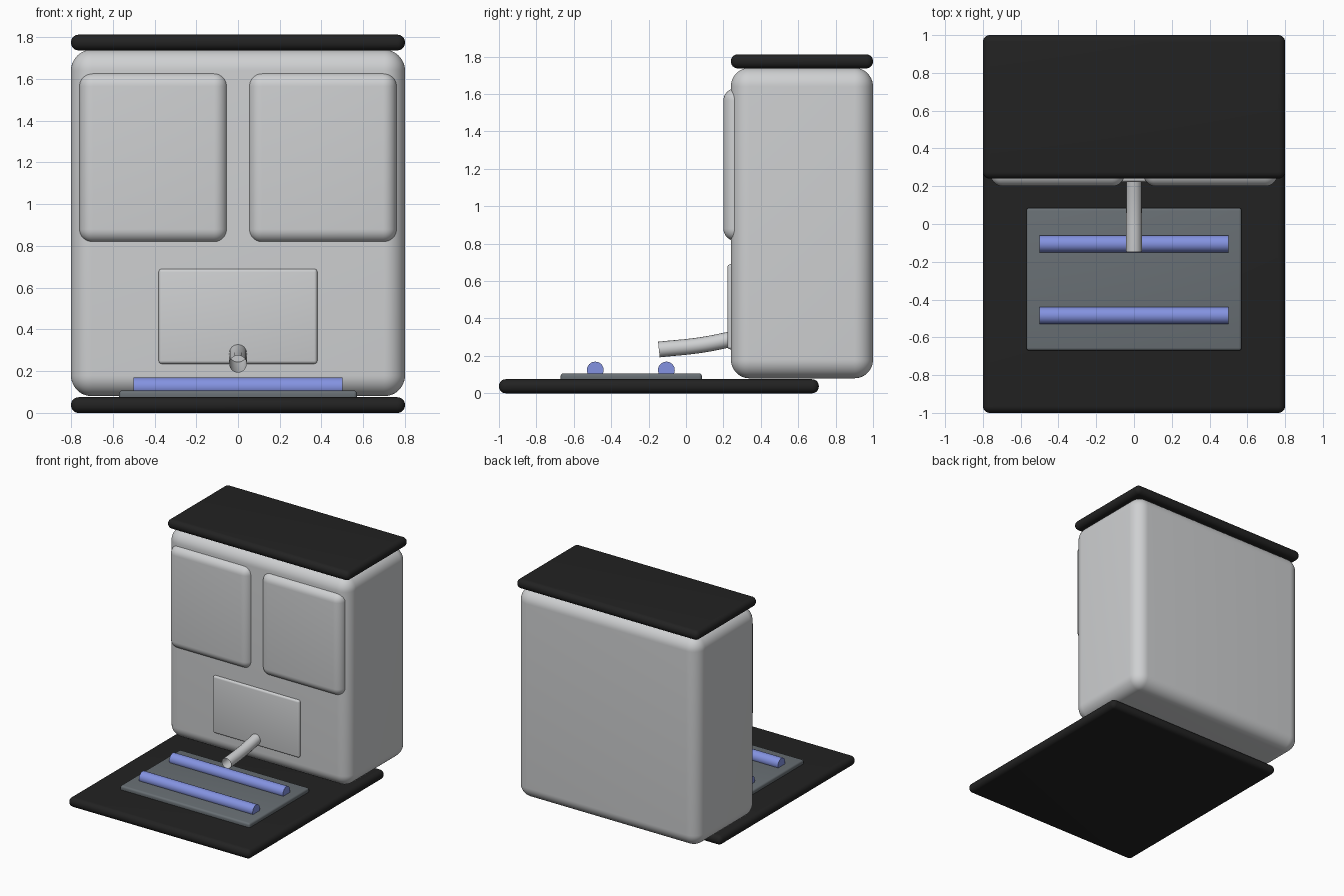
import bpy
import math

cube = bpy.data.objects.get("Cube")
if cube:
    bpy.data.objects.remove(cube, do_unlink=True)


def material(name, rgb):
    m = bpy.data.materials.new(name)
    m.use_nodes = True
    m.diffuse_color = (*rgb, 1)
    m.node_tree.nodes["Principled BSDF"].inputs["Base Color"].default_value = (*rgb, 1)
    return m


SILVER = material("silver", (0.62, 0.63, 0.64))
BLACK = material("black", (0.016, 0.016, 0.016))
GREY = material("slate grey", (0.14, 0.16, 0.175))
BLUE = material("soft blue", (0.23, 0.29, 0.75))


def finish(obj, name, mat):
    obj.name = name
    obj.data.materials.append(mat)
    bpy.ops.object.shade_smooth_by_angle(angle=math.radians(35))
    return obj


def rounded_box(name, low, high, radius, mat, segments=8):
    """Box between two corners with all edges rounded."""
    centre = [(a + b) / 2 for a, b in zip(low, high)]
    bpy.ops.mesh.primitive_cube_add(size=1, location=centre)
    obj = bpy.context.object
    obj.scale = [b - a for a, b in zip(low, high)]
    bpy.ops.object.transform_apply(location=False, rotation=False, scale=True)
    bevel = obj.modifiers.new("rounding", "BEVEL")
    bevel.width = radius
    bevel.segments = segments
    bpy.ops.object.modifier_apply(modifier=bevel.name)
    return finish(obj, name, mat)


# Base, housing and lid
rounded_box("base", (-0.8, -1, 0), (0.8, 0.71, 0.075), 0.036, BLACK)
rounded_box("housing", (-0.8, 0.24, 0.08), (0.8, 1, 1.74), 0.1, SILVER, 12)
rounded_box("lid", (-0.8, 0.24, 1.737), (0.8, 1, 1.812), 0.036, BLACK)

# Raised front panels
for side, x in (("right", -0.405), ("left", 0.405)):
    rounded_box(side + "_front_panel", (x - 0.355, 0.2, 0.815),
                (x + 0.355, 0.34, 1.63), 0.065, SILVER)
rounded_box("lower_panel", (-0.38, 0.222, 0.235), (0.38, 0.27, 0.69), 0.015, SILVER, 4)

# Drip tray and its two bars
rounded_box("drip_tray", (-0.57, -0.67, 0.06), (0.57, 0.085, 0.107), 0.015, GREY, 4)
for place, y in (("front", -0.485), ("rear", -0.105)):
    bpy.ops.mesh.primitive_cylinder_add(vertices=32, radius=0.045, depth=1,
                                        location=(0, y, 0.124),
                                        rotation=(0, math.pi / 2, 0))
    finish(bpy.context.object, place + "_bar", BLUE)

# Open, gently bent spout
curve = bpy.data.curves.new("spout", "CURVE")
curve.dimensions = "3D"
curve.bevel_depth = 0.042
curve.bevel_resolution = 6
spline = curve.splines.new("BEZIER")
path = [(-0.145, 0.234), (0.08, 0.258), (0.27, 0.295)]
spline.bezier_points.add(len(path) - 1)
for point, (y, z) in zip(spline.bezier_points, path):
    point.co = (0, y, z)
    point.handle_left_type = point.handle_right_type = "AUTO"
spout = bpy.data.objects.new("spout", curve)
bpy.context.collection.objects.link(spout)
bpy.ops.object.select_all(action="DESELECT")
spout.select_set(True)
bpy.context.view_layer.objects.active = spout
bpy.ops.object.convert(target="MESH")
finish(bpy.context.object, "spout", SILVER)
